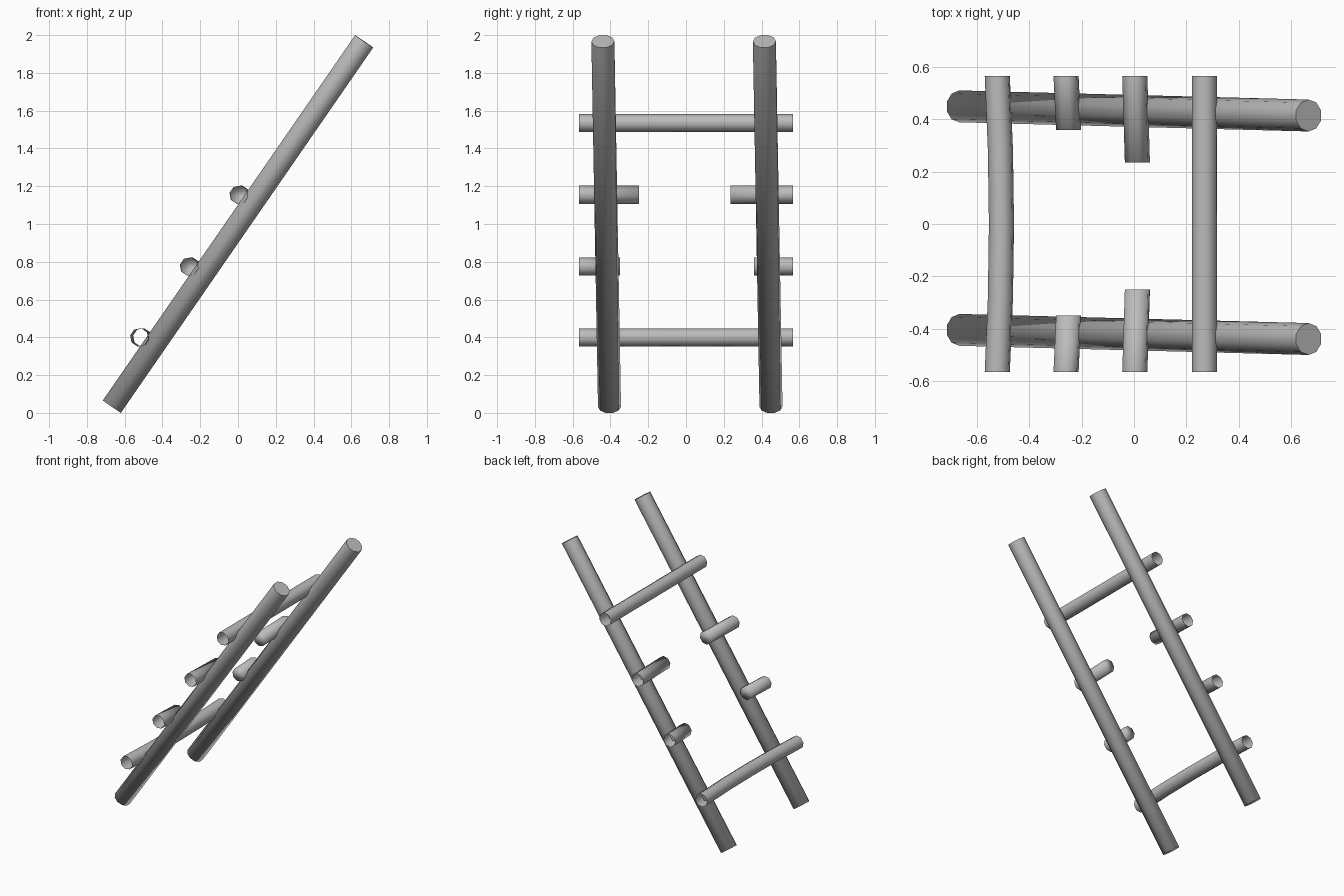
import bpy
import bmesh
from math import cos, sin, tau
from mathutils import Vector

cube = bpy.data.objects.get("Cube")
if cube:
    bpy.data.objects.remove(cube)

# Single weathered grey
grey = bpy.data.materials.new("plain_grey")
grey.use_nodes = True
colour = (0.5, 0.5, 0.5, 1)
grey.diffuse_color = colour
grey.node_tree.nodes["Principled BSDF"].inputs["Base Color"].default_value = colour


def pole(name, path, u, v, radius, sides, phase, cap_start, cap_end, sharp_end=False):
    """Sweep a polygon ring along a path, with optional end caps."""
    bm = bmesh.new()
    rings = []
    for p in path:
        ring = []
        for k in range(sides):
            a = tau * (k + phase) / sides
            ring.append(bm.verts.new(Vector(p) + radius * (cos(a) * u + sin(a) * v)))
        rings.append(ring)
    for a, b in zip(rings, rings[1:]):
        for k in range(sides):
            n = (k + 1) % sides
            bm.faces.new((a[k], a[n], b[n], b[k]))
    if cap_start:
        bm.faces.new(rings[0][::-1])
    if cap_end:
        cap = bm.faces.new(rings[-1])
        if sharp_end:
            for e in cap.edges:
                e.smooth = False
    for f in bm.faces:
        f.smooth = True
    mesh = bpy.data.meshes.new(name)
    bm.to_mesh(mesh)
    bm.free()
    mesh.materials.append(grey)
    obj = bpy.data.objects.new(name, mesh)
    bpy.context.collection.objects.link(obj)


# Two leaning side rails, slightly skewed to one side
for name, y_low, y_high in (("right_rail", -0.405, -0.44), ("left_rail", 0.45, 0.415)):
    low = Vector((-0.668, y_low, 0.033))
    high = Vector((0.668, y_high, 1.967))
    d = (high - low).normalized()
    v = d.cross(Vector((0, 1, 0))).normalized()
    pole(name, (low, high), v.cross(d), v, 0.061, 10, 0, True, True, True)

END = 0.567
Z, X = Vector((0, 0, 1)), Vector((1, 0, 0))


def rung(name, path, cap_start=False, cap_end=False):
    pole(name, path, Z, X, 0.049, 8, 0.25, cap_start, cap_end)


# Whole rungs: the lowest is bowed, the highest is straight
bow = [(-0.523 + 0.016 * (1 - (t / 2) ** 2), END * t / 2, 0.40) for t in range(-2, 3)]
rung("bottom_rung", bow)
rung("top_rung", ((0.27, -END, 1.535), (0.27, END, 1.535)))

# Broken rungs: hollow outside, closed at the broken inner end
for name, x, z, right_y, left_y in (("lower_broken_rung", -0.26, 0.775, -0.35, 0.36),
                                    ("upper_broken_rung", 0.003, 1.155, -0.25, 0.235)):
    rung(name + "_right", ((x, -END, z), (x + 0.01, right_y, z)), cap_end=True)
    rung(name + "_left", ((x + 0.01, left_y, z), (x, END, z)), cap_start=True)
